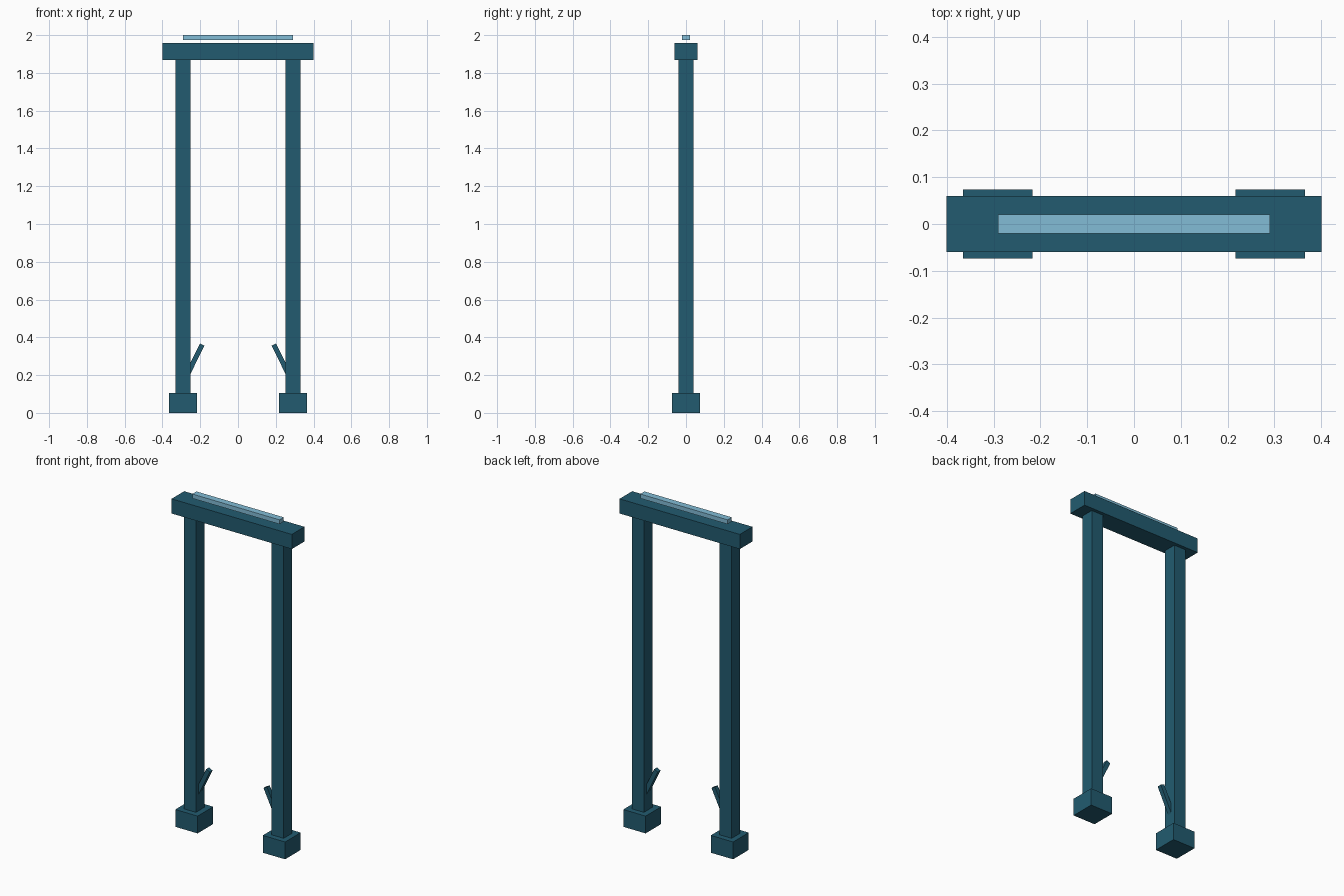
import bpy
import math

if "Cube" in bpy.data.objects:
    bpy.data.objects.remove(bpy.data.objects["Cube"], do_unlink=True)


def make_material(name, color):
    mat = bpy.data.materials.new(name)
    mat.diffuse_color = color
    mat.use_nodes = True
    mat.node_tree.nodes["Principled BSDF"].inputs["Base Color"].default_value = color
    return mat


def box(name, center, size, mat, tilt=0.0):
    bpy.ops.mesh.primitive_cube_add(size=1, location=center, rotation=(0, tilt, 0))
    obj = bpy.context.object
    obj.name = name
    obj.scale = size
    obj.data.materials.append(mat)
    return obj


frame_mat = make_material("frame_teal", (0.016, 0.105, 0.162, 1))
light_mat = make_material("light_blue", (0.223, 0.503, 0.672, 1))

# Mirrored foot, post and inward-leaning brace
for side, s in (("left", 1), ("right", -1)):
    box(side + "_foot", (s * 0.291, 0, 0.052), (0.148, 0.148, 0.104), frame_mat)
    box(side + "_post", (s * 0.292, 0, 0.985), (0.08, 0.08, 1.79), frame_mat)
    box(side + "_brace", (s * 0.245, 0, 0.249), (0.026, 0.026, 0.25),
        frame_mat, -s * math.radians(26))

# Crossbeam with the light strip hovering just above it
box("crossbeam", (0, 0, 1.913), (0.8, 0.12, 0.088), frame_mat)
box("light_strip", (0, 0, 1.987), (0.58, 0.04, 0.026), light_mat)
